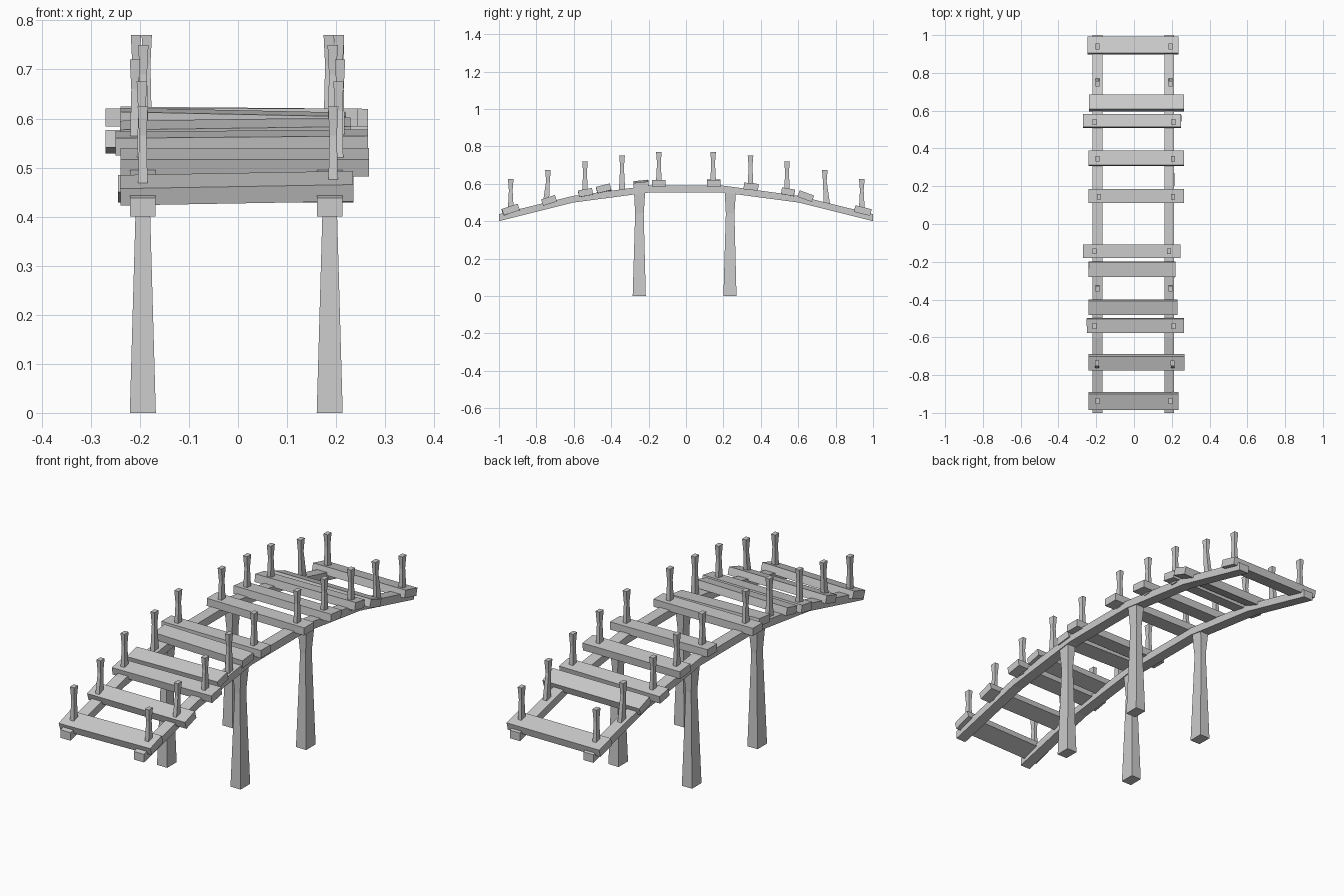
import bpy, bmesh, math
from mathutils import Matrix, Euler

cube = bpy.data.objects.get("Cube")
if cube:
    bpy.data.objects.remove(cube)

wood = bpy.data.materials.new("grey_wood")
wood.use_nodes = True
GREY = (0.6, 0.6, 0.6, 1)
wood.diffuse_color = GREY
wood.node_tree.nodes["Principled BSDF"].inputs["Base Color"].default_value = GREY


def finish(name, bm):
    bmesh.ops.recalc_face_normals(bm, faces=bm.faces)
    mesh = bpy.data.meshes.new(name)
    bm.to_mesh(mesh)
    bm.free()
    mesh.materials.append(wood)
    obj = bpy.data.objects.new(name, mesh)
    bpy.context.collection.objects.link(obj)
    return obj


def loft(name, sections):
    """Skin rectangular rings given as lists of four corners, with end caps."""
    bm = bmesh.new()
    rings = [[bm.verts.new(c) for c in s] for s in sections]
    for a, b in zip(rings, rings[1:]):
        for i in range(4):
            j = (i + 1) % 4
            bm.faces.new((a[i], a[j], b[j], b[i]))
    bm.faces.new(rings[0])
    bm.faces.new(rings[-1])
    return finish(name, bm)


def column(name, sections):
    """Upright square column from (x, y, z, width, depth) sections."""
    loft(name, [[(x + sx * w / 2, y + sy * d / 2, z)
                 for sx, sy in ((-1, -1), (1, -1), (1, 1), (-1, 1))]
                for x, y, z, w, d in sections])


def plank(name, x0, x1, y, z, width, pitch, roll):
    bm = bmesh.new()
    bmesh.ops.create_cube(bm, size=1)
    turn = Euler((math.radians(pitch), math.radians(-roll), 0)).to_matrix().to_4x4()
    place = Matrix.Translation(((x0 + x1) / 2, y, z))
    size = Matrix.Diagonal((x1 - x0, width, 0.036, 1))
    bmesh.ops.transform(bm, matrix=place @ turn @ size, verts=bm.verts)
    finish(name, bm)


# Arched side rails
ARCH = [(-1, 0.40, 0.438), (-0.6, 0.50, 0.536), (-0.2, 0.553, 0.59),
        (0.2, 0.553, 0.59), (0.6, 0.50, 0.536), (1, 0.40, 0.438)]
SIDES = (("right", -0.194), ("left", 0.187))
for side, x in SIDES:
    loft("rail_" + side, [[(x - 0.026, y, lo), (x + 0.026, y, lo),
                           (x + 0.026, y, hi), (x - 0.026, y, hi)]
                          for y, lo, hi in ARCH])

# Support legs, waisted just below the rails
for side, x in SIDES:
    for end, y in (("front", -0.25), ("back", 0.235)):
        column(f"leg_{end}_{side}", [(x, y, 0, 0.053, 0.07),
                                     (x, y + 0.001, 0.44, 0.028, 0.046),
                                     (x, y + 0.002, 0.56, 0.046, 0.06)])

# Uneven walkway planks: x0, x1, y, z, width, pitch, roll
PLANKS = [
    (-0.24, 0.235, -0.937, 0.458, 0.09, 18, 1),
    (-0.24, 0.267, -0.732, 0.511, 0.078, 18, 0),
    (-0.25, 0.265, -0.537, 0.551, 0.076, 10, 0.5),
    (-0.24, 0.23, -0.44, 0.572, 0.076, 14, 0.8),
    (-0.24, 0.22, -0.24, 0.595, 0.08, 6, -1.2),
    (-0.27, 0.245, -0.145, 0.602, 0.072, 0, 0),
    (-0.24, 0.265, 0.148, 0.604, 0.073, 0, -0.5),
    (-0.24, 0.265, 0.348, 0.585, 0.078, -6, 0),
    (-0.27, 0.25, 0.545, 0.555, 0.07, -10, 0.5),
    (-0.237, 0.265, 0.64, 0.534, 0.082, -20, 0),
    (-0.245, 0.235, 0.945, 0.457, 0.09, -14, 0),
]
for i, spec in enumerate(PLANKS):
    plank(f"plank_{i + 1}", *spec)

# Handrail posts, pinched in the middle: y, top z, right x, left x, lean
POSTS = [
    (-0.937, 0.625, -0.194, 0.194, 0), (-0.738, 0.675, -0.196, 0.205, 0.012),
    (-0.54, 0.72, -0.21, 0.208, 0), (-0.342, 0.75, -0.193, 0.193, 0),
    (-0.145, 0.77, -0.208, 0.185, 0), (0.145, 0.77, -0.186, 0.206, 0),
    (0.345, 0.75, -0.194, 0.206, 0), (0.54, 0.72, -0.208, 0.208, 0),
    (0.742, 0.675, -0.194, 0.194, -0.012), (0.94, 0.625, -0.194, 0.194, 0),
]
for i, (y, top, xr, xl, lean) in enumerate(POSTS):
    for side, x in (("right", xr), ("left", xl)):
        column(f"post_{side}_{i + 1}", [(x, y - lean, top - 0.19, 0.021, 0.034),
                                        (x, y, top - 0.06, 0.015, 0.02),
                                        (x, y, top, 0.021, 0.03)])
